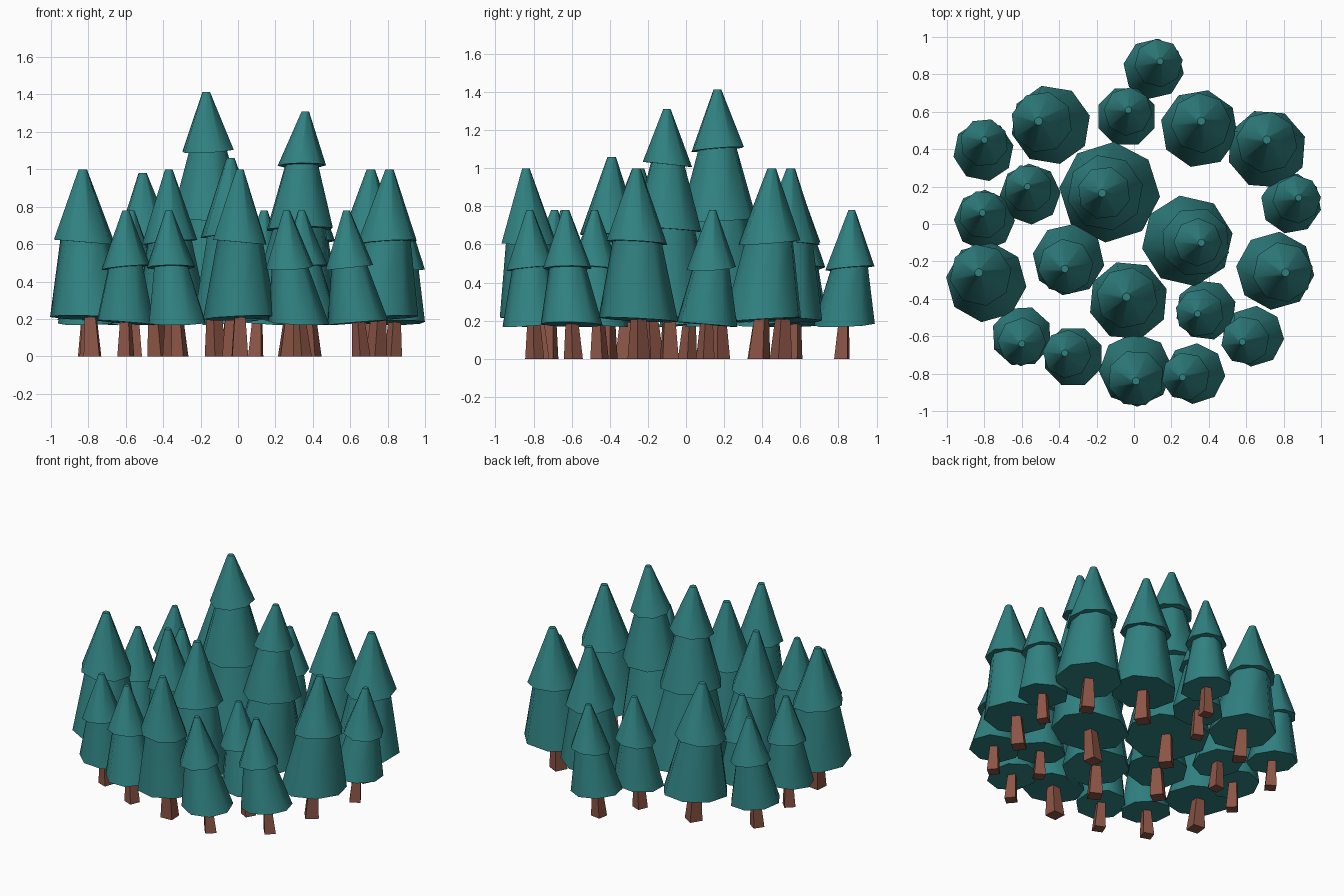
import bpy, bmesh, math, random

if "Cube" in bpy.data.objects:
    bpy.data.objects.remove(bpy.data.objects["Cube"])

random.seed(4)


def material(name, color):
    m = bpy.data.materials.new(name)
    m.diffuse_color = color
    m.use_nodes = True
    m.node_tree.nodes["Principled BSDF"].inputs["Base Color"].default_value = m.diffuse_color
    return m


GREEN = material("pine_green", (0.03, 0.22, 0.22, 1))
BROWN = material("bark_brown", (0.26, 0.09, 0.06, 1))


def loft(bm, rings, sides, turn, tilt=0.0):
    """Capped loft through rings of (x, y, z, radius)."""
    lean = random.uniform(0, math.tau)
    loops = []
    for i, (x, y, z, r) in enumerate(rings):
        t = tilt if i == 0 else 0
        loop = []
        for k in range(sides):
            a = turn + math.tau * k / sides
            loop.append(bm.verts.new((x + r * math.cos(a), y + r * math.sin(a),
                                      z + t * math.cos(a - lean))))
        loops.append(loop)
    for lo, hi in zip(loops, loops[1:]):
        for k in range(sides):
            j = (k + 1) % sides
            bm.faces.new((lo[k], lo[j], hi[j], hi[k]))
    bm.faces.new(loops[0][::-1])
    bm.faces.new(loops[-1])


def make_object(bm, name, mat, smooth):
    me = bpy.data.meshes.new(name)
    bm.to_mesh(me)
    bm.free()
    me.materials.append(mat)
    ob = bpy.data.objects.new(name, me)
    bpy.context.collection.objects.link(ob)
    if smooth:
        bpy.context.view_layer.objects.active = ob
        ob.select_set(True)
        bpy.ops.object.shade_smooth_by_angle(angle=math.radians(50))
        ob.select_set(False)


# Tiers: bottom z, bottom radius, top z, top radius, share of the lean at the bottom
SMALL = [(0.18, 0.163, 0.49, 0.095, 0), (0.475, 0.13, 0.78, 0.018, 0.75)]
BIG = [(0.205, 0.21, 0.64, 0.125, 0), (0.61, 0.162, 1.0, 0.022, 0.75)]
TALL = [(0.21, 0.25, 0.71, 0.14, 0), (0.68, 0.19, 1.04, 0.09, 0.6),
        (1.02, 0.132, 1.31, 0.02, 0.75)]


def tree(name, x, y, ax, ay, tiers, sr=1.0, sz=1.0):
    dx, dy = ax - x, ay - y
    turn = random.uniform(0, math.tau)
    bm = bmesh.new()
    for i, (z0, r0, z1, r1, f) in enumerate(tiers):
        g = 1 if i == len(tiers) - 1 else tiers[i + 1][4]
        zb = z0 if i == 0 else z0 * sz
        loft(bm, [(x + dx * f, y + dy * f, zb, r0 * sr),
                  (x + dx * g, y + dy * g, z1 * sz, r1 * sr)],
             8, turn + i * 0.3, 0.014)
    make_object(bm, name + "_foliage", GREEN, True)
    # Tapered four-sided trunk
    r = 0.05 if tiers is SMALL else 0.06
    bm = bmesh.new()
    loft(bm, [(x - dx * 0.3, y - dy * 0.3, 0, r),
              (x, y, tiers[0][0] + 0.06, r * 0.6)], 4, turn)
    make_object(bm, name + "_trunk", BROWN, False)


# Tall trees in the middle
tree("tall_tree_1", -0.13, 0.17, -0.17, 0.165, TALL, 1.08, 1.078)
tree("tall_tree_2", 0.285, -0.09, 0.36, -0.10, TALL, 0.98)

# Medium trees: x, y, tip x, tip y, radius scale, height scale
for i, (x, y, ax, ay, sr, sz) in enumerate([
        (-0.445, 0.53, -0.51, 0.55, 1.02, 0.98),
        (0.35, 0.51, 0.36, 0.55, 1, 1),
        (0.71, 0.40, 0.71, 0.45, 1.02, 1),
        (0.755, -0.25, 0.81, -0.26, 1.0, 1),
        (-0.79, -0.31, -0.83, -0.26, 1.03, 1),
        (-0.35, -0.19, -0.37, -0.24, 0.92, 1),
        (-0.03, -0.41, -0.04, -0.39, 1.02, 1.06),
        (0.01, -0.78, 0.01, -0.84, 0.94, 1)]):
    tree(f"medium_tree_{i + 1}", x, y, ax, ay, BIG, sr, sz)

# Small trees: x, y, tip x, tip y
for i, (x, y, ax, ay) in enumerate([
        (0.105, 0.83, 0.14, 0.87), (-0.04, 0.575, -0.03, 0.61),
        (-0.805, 0.39, -0.80, 0.45), (-0.80, 0.02, -0.81, 0.06),
        (-0.555, 0.16, -0.57, 0.20), (-0.60, -0.60, -0.60, -0.64),
        (-0.325, -0.71, -0.37, -0.69), (0.325, -0.80, 0.26, -0.82),
        (0.385, -0.46, 0.34, -0.48), (0.64, -0.60, 0.58, -0.63),
        (0.84, 0.11, 0.88, 0.14)]):
    tree(f"small_tree_{i + 1}", x, y, ax, ay, SMALL, 1.0, 1.0)
